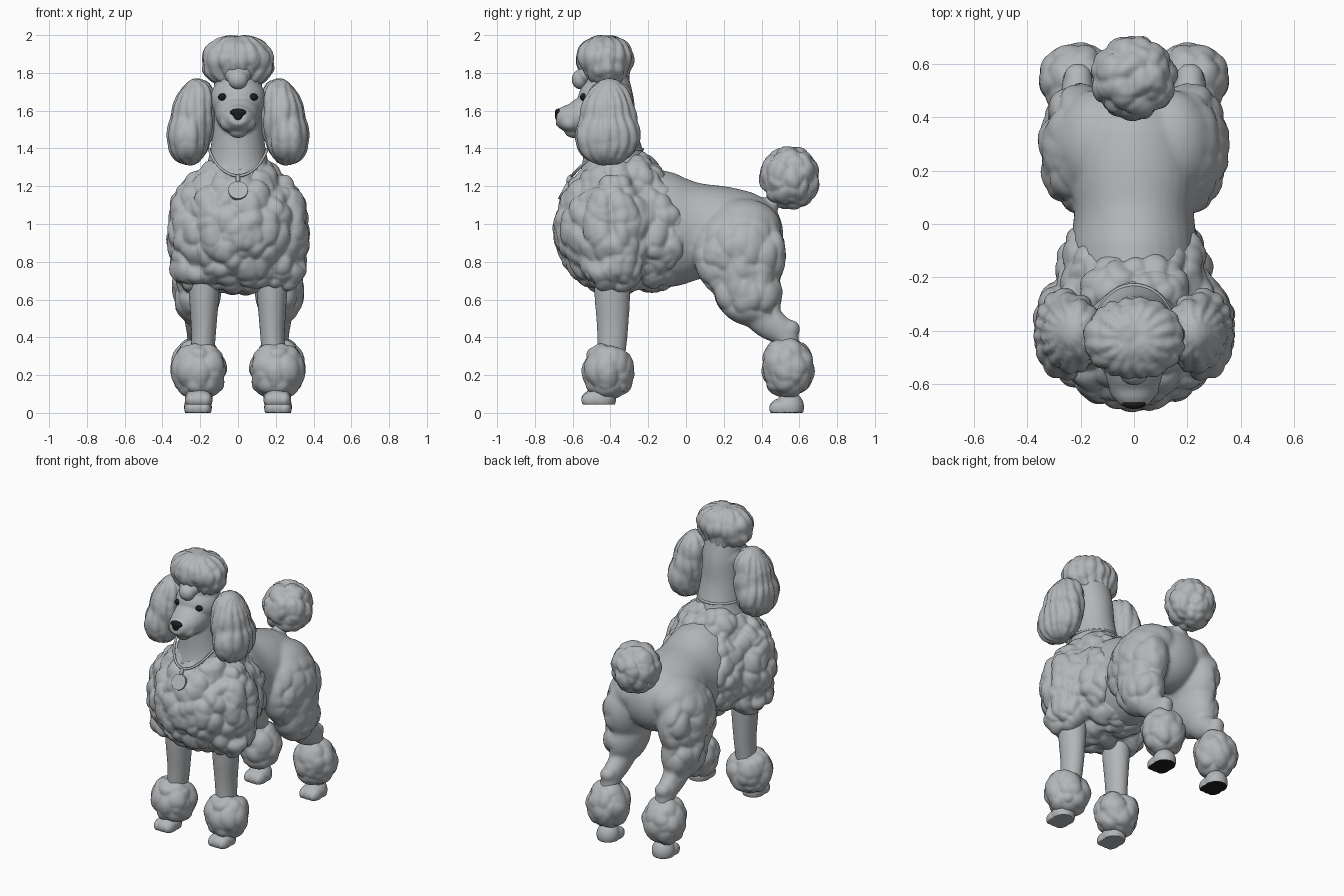
import bpy, bmesh, math
from mathutils import Matrix, Vector, noise

if "Cube" in bpy.data.objects:
    bpy.data.objects.remove(bpy.data.objects["Cube"])


def material(name, rgb):
    m = bpy.data.materials.new(name)
    m.diffuse_color = (*rgb, 1)
    m.use_nodes = True
    m.node_tree.nodes["Principled BSDF"].inputs["Base Color"].default_value = m.diffuse_color
    return m


GREY = material("soft grey", (0.45, 0.47, 0.485))
BLACK = material("black", (0.012, 0.012, 0.012))


def clamp(v):
    return max(0.0, min(1.0, v))


def catmull(pts, steps=5):
    """Smooth a short list of tube sections."""
    pts = [Vector(p) for p in pts]
    out = []
    for i in range(len(pts) - 1):
        a, b, c, d = pts[max(i - 1, 0)], pts[i], pts[i + 1], pts[min(i + 2, len(pts) - 1)]
        for s in range(steps):
            t = s / steps
            out.append(0.5 * (2 * b + (c - a) * t + (2 * a - 5 * b + 4 * c - d) * t * t
                              + (3 * b - a - 3 * c + d) * t ** 3))
    return out + [pts[-1]]


def add_ball(bm, x, y, z, rx, ry, rz, tilt=0):
    mat = (Matrix.Translation((x, y, z)) @ Matrix.Rotation(math.radians(tilt), 4, 'X')
           @ Matrix.Diagonal((rx, ry, rz, 1)))
    bmesh.ops.create_uvsphere(bm, u_segments=40, v_segments=24, radius=1, matrix=mat)


def add_tube(bm, sections, sides=32):
    """Sections are (x, y, z, half width in x, half depth across the path)."""
    secs = catmull(sections)
    rings = []
    for i, s in enumerate(secs):
        d = secs[min(i + 1, len(secs) - 1)] - secs[max(i - 1, 0)]
        n = Vector((0, -d[2], d[1])).normalized()
        rings.append([bm.verts.new(Vector(s[:3]) + Vector((s[3] * math.cos(a), 0, 0)) + n * s[4] * math.sin(a))
                      for a in (2 * math.pi * k / sides for k in range(sides))])
    for r, q in zip(rings, rings[1:]):
        for k in range(sides):
            j = (k + 1) % sides
            bm.faces.new((r[k], r[j], q[j], q[k]))
    bm.faces.new(rings[0])
    bm.faces.new(rings[-1])


def curls(freq, amp, mask=None):
    def f(p):
        q = Vector((p.x, p.y, p.z * 0.8)) * freq
        q += 0.35 * noise.noise_vector(p * freq * 0.8)
        d = noise.voronoi(q)[0][0]
        return amp * (0.35 - d * d) * (mask(p) if mask else 1)
    return f


def strands(cx, cy, n, amp, tuft=0.0):
    tufts = curls(13, tuft)

    def f(p):
        a = math.atan2(p.y - cy, p.x - cx)
        fade = clamp(math.hypot(p.x - cx, p.y - cy) / 0.1)
        return amp * fade * (abs(math.sin(n * a / 2 + noise.noise(p * 6) * 1.5)) - 0.5) + tufts(p)
    return f


def finish(name, me, mats, mirror=False, sharp=None):
    me.materials.clear()
    for m in mats:
        me.materials.append(m)
    for p in me.polygons:
        p.use_smooth = True
        p.material_index = 0
    if sharp:
        me.set_sharp_from_angle(angle=math.radians(sharp))
    ob = bpy.data.objects.new(name, me)
    bpy.context.collection.objects.link(ob)
    if mirror:
        ob.modifiers.new("mirror", 'MIRROR').use_mirror_merge = False
    return ob


def build(name, shapes, mat=GREY, voxel=0.012, smooth=6, bump=None, mirror=False, floor=None):
    """Fuse balls (tuples) and tubes (lists) into one skin, then raise the coat."""
    bm = bmesh.new()
    for s in shapes:
        if isinstance(s, list):
            add_tube(bm, s)
        else:
            add_ball(bm, *s)
    bmesh.ops.recalc_face_normals(bm, faces=bm.faces)
    raw = bpy.data.meshes.new(name + "_raw")
    bm.to_mesh(raw)
    bm.free()
    tmp = bpy.data.objects.new(name + "_raw", raw)
    bpy.context.collection.objects.link(tmp)
    rm = tmp.modifiers.new("fuse", 'REMESH')
    rm.mode, rm.voxel_size = 'VOXEL', voxel
    sm = tmp.modifiers.new("soften", 'SMOOTH')
    sm.factor, sm.iterations = 0.5, smooth
    dg = bpy.context.evaluated_depsgraph_get()
    me = bpy.data.meshes.new_from_object(tmp.evaluated_get(dg))
    me.name = name
    bpy.data.objects.remove(tmp)
    bpy.data.meshes.remove(raw)
    if bump:
        moved = [v.co + v.normal * bump(v.co) for v in me.vertices]
        for v, co in zip(me.vertices, moved):
            v.co = co
    if floor is not None:
        for v in me.vertices:
            v.co.z = max(v.co.z, floor)
    return finish(name, me, [mat], mirror)


def both(s):
    """The shape and its copy on the other side."""
    if isinstance(s, list):
        return [s, [(-q[0], *q[1:]) for q in s]]
    return [s, (-s[0], *s[1:])]


# Smooth body with haunches, hocks and tail stem
torso = [(0, -0.35, 1.0, 0.25, 0.32), (0, -0.1, 0.968, 0.24, 0.307), (0, 0.05, 0.967, 0.225, 0.262),
         (0, 0.2, 0.98, 0.235, 0.22), (0, 0.33, 0.96, 0.22, 0.205)]
hock = [(0.21, 0.33, 0.60, 0.095, 0.11), (0.21, 0.43, 0.485, 0.072, 0.09), (0.21, 0.515, 0.42, 0.062, 0.072),
        (0.21, 0.54, 0.34, 0.058, 0.062), (0.21, 0.54, 0.2, 0.055, 0.055)]
tail_stem = [(0, 0.34, 1.03, 0.08, 0.075), (0, 0.42, 1.075, 0.055, 0.052), (0, 0.47, 1.13, 0.043, 0.043),
             (0, 0.54, 1.22, 0.04, 0.04)]


def thigh_mask(p):
    return (clamp((abs(p.x) - 0.19) / 0.07) * clamp((1.1 - p.z) / 0.2)
            * clamp((p.z - 0.48) / 0.07) * clamp((p.y - 0.02) / 0.08))


build("body", [torso, tail_stem, (0, 0.325, 0.945, 0.225, 0.19, 0.215)]
      + both((0.135, 0.30, 0.98, 0.165, 0.205, 0.155))
      + both((0.205, 0.285, 0.84, 0.147, 0.245, 0.25))
      + both((0.215, 0.325, 0.65, 0.127, 0.175, 0.20, 35))
      + both((0.21, 0.555, 0.445, 0.054, 0.05, 0.048)) + both(hock),
      smooth=10, bump=curls(11.5, 0.036, thigh_mask))

# Curly mane over chest, shoulders and flanks
build("mane", [(0, -0.38, 0.98, 0.345, 0.315, 0.35), (0, -0.38, 1.15, 0.275, 0.22, 0.22),
               (0, -0.185, 0.955, 0.29, 0.235, 0.315), (0, -0.27, 1.2, 0.22, 0.165, 0.18)]
      + both((0.222, -0.385, 0.955, 0.15, 0.19, 0.315)) + both((0.22, -0.39, 0.765, 0.135, 0.16, 0.125))
      + both((0.145, -0.13, 0.94, 0.13, 0.14, 0.22)),
      smooth=8, bump=curls(12.5, 0.042))

# Neck, skull, muzzle, lips and chin
neck = [(0, -0.37, 1.15, 0.2, 0.2), (0, -0.375, 1.25, 0.19, 0.195), (0, -0.385, 1.36, 0.153, 0.162),
        (0, -0.4, 1.5, 0.135, 0.14), (0, -0.41, 1.65, 0.13, 0.135), (0, -0.42, 1.78, 0.125, 0.115)]
muzzle = [(0, -0.42, 1.6, 0.125, 0.13), (0, -0.52, 1.578, 0.117, 0.108), (0, -0.6, 1.56, 0.098, 0.084),
          (0, -0.655, 1.563, 0.074, 0.062), (0, -0.685, 1.567, 0.045, 0.04)]
build("head_and_neck", [neck, muzzle, (0, -0.43, 1.66, 0.148, 0.142, 0.13), (0, -0.595, 1.492, 0.05, 0.048, 0.037)]
      + both((0.042, -0.615, 1.535, 0.054, 0.05, 0.045)), voxel=0.008, smooth=5)

# Nose and eyes
build("nose", [(0, -0.674, 1.59, 0.045, 0.021, 0.022), (0, -0.675, 1.57, 0.028, 0.019, 0.027)],
      BLACK, voxel=0.005, smooth=2)
build("eyes", [(0.08, -0.543, 1.672, 0.026, 0.018, 0.02)], BLACK, voxel=0.005, smooth=1, mirror=True)

# Hair on the head: topknot, forelock and ears
build("topknot", [(0, -0.43, 1.88, 0.19, 0.152, 0.12), (0, -0.425, 1.825, 0.188, 0.13, 0.085),
                  (0, -0.42, 1.775, 0.15, 0.115, 0.05)],
      smooth=8, bump=strands(0, -0.43, 16, 0.010, 0.016))
build("forelock", [(0, -0.56, 1.765, 0.054, 0.045, 0.052), (0, -0.53, 1.79, 0.07, 0.05, 0.05)],
      voxel=0.008, smooth=3)
build("ears", [(0.263, -0.415, 1.465, 0.112, 0.172, 0.155, 8), (0.235, -0.41, 1.56, 0.115, 0.15, 0.18),
               (0.215, -0.405, 1.63, 0.1, 0.125, 0.14)],
      smooth=8, bump=strands(0.25, -0.41, 14, 0.010, 0.010), mirror=True)

# Front legs
build("front_legs", [[(0.18, -0.39, 0.78, 0.09, 0.10), (0.18, -0.39, 0.62, 0.08, 0.095),
                      (0.183, -0.39, 0.4, 0.065, 0.08), (0.2, -0.41, 0.12, 0.06, 0.065)]], mirror=True)

# Leg pompoms and tail pompom
build("front_leg_pompoms", [(0.203, -0.41, 0.225, 0.147, 0.137, 0.14), (0.203, -0.41, 0.285, 0.128, 0.122, 0.085),
                            (0.203, -0.41, 0.165, 0.13, 0.122, 0.085)], bump=curls(12, 0.028), mirror=True)
build("hind_leg_pompoms", [(0.215, 0.54, 0.24, 0.14, 0.138, 0.16), (0.215, 0.54, 0.31, 0.118, 0.118, 0.09),
                           (0.215, 0.54, 0.17, 0.12, 0.118, 0.085)], bump=curls(12, 0.028), mirror=True)
build("tail_pompom", [(0, 0.55, 1.245, 0.157, 0.154, 0.165)], bump=curls(15, 0.034))


# Paws: rounded shoe shape with flat soles
def paw(x, y, z):
    return [(x, y + 0.01, z + 0.025, 0.074, 0.075, 0.08), (x, y - 0.025, z + 0.02, 0.07, 0.075, 0.055),
            (x + 0.037, y - 0.04, z + 0.018, 0.036, 0.06, 0.045), (x - 0.037, y - 0.04, z + 0.018, 0.036, 0.06, 0.045)]


build("front_paws", paw(0.208, -0.455, 0.05), voxel=0.007, smooth=3, mirror=True, floor=0.045)
hind = build("hind_paws", paw(0.212, 0.54, 0.005), voxel=0.007, smooth=3, mirror=True, floor=0.0)
# Dark soles under the hind paws
hind.data.materials.append(BLACK)
for f in hind.data.polygons:
    if f.center.z < 0.002:
        f.material_index = 1

# Collar: thin loop round the neck, dipping to a point in front
bm = bmesh.new()
N, M = 64, 8
loop = []
for i in range(N):
    a = 2 * math.pi * i / N
    out = Vector((math.sin(a), -math.cos(a), 0))
    c = Vector((0.152 * out.x, -0.417 + 0.187 * out.y, 1.395 - 0.14 * max(0, -out.y) ** 1.5))
    loop.append([bm.verts.new(c + (out * math.cos(b) + Vector((0, 0, 1)) * math.sin(b)) * 0.008)
                 for b in (2 * math.pi * k / M for k in range(M))])
for i in range(N):
    p, q = loop[i], loop[(i + 1) % N]
    for k in range(M):
        bm.faces.new((p[k], q[k], q[(k + 1) % M], p[(k + 1) % M]))
bmesh.ops.recalc_face_normals(bm, faces=bm.faces)
me = bpy.data.meshes.new("collar")
bm.to_mesh(me)
bm.free()
finish("collar", me, [GREY])

# Round pendant with its link
bm = bmesh.new()
bmesh.ops.create_cone(bm, cap_ends=True, segments=32, radius1=0.052, radius2=0.052, depth=0.02,
                      matrix=Matrix.Translation((0, -0.645, 1.176)) @ Matrix.Rotation(math.radians(62), 4, 'X'))
add_ball(bm, 0, -0.617, 1.238, 0.012, 0.014, 0.025, -25)
me = bpy.data.meshes.new("pendant")
bm.to_mesh(me)
bm.free()
finish("pendant", me, [GREY], sharp=40)
